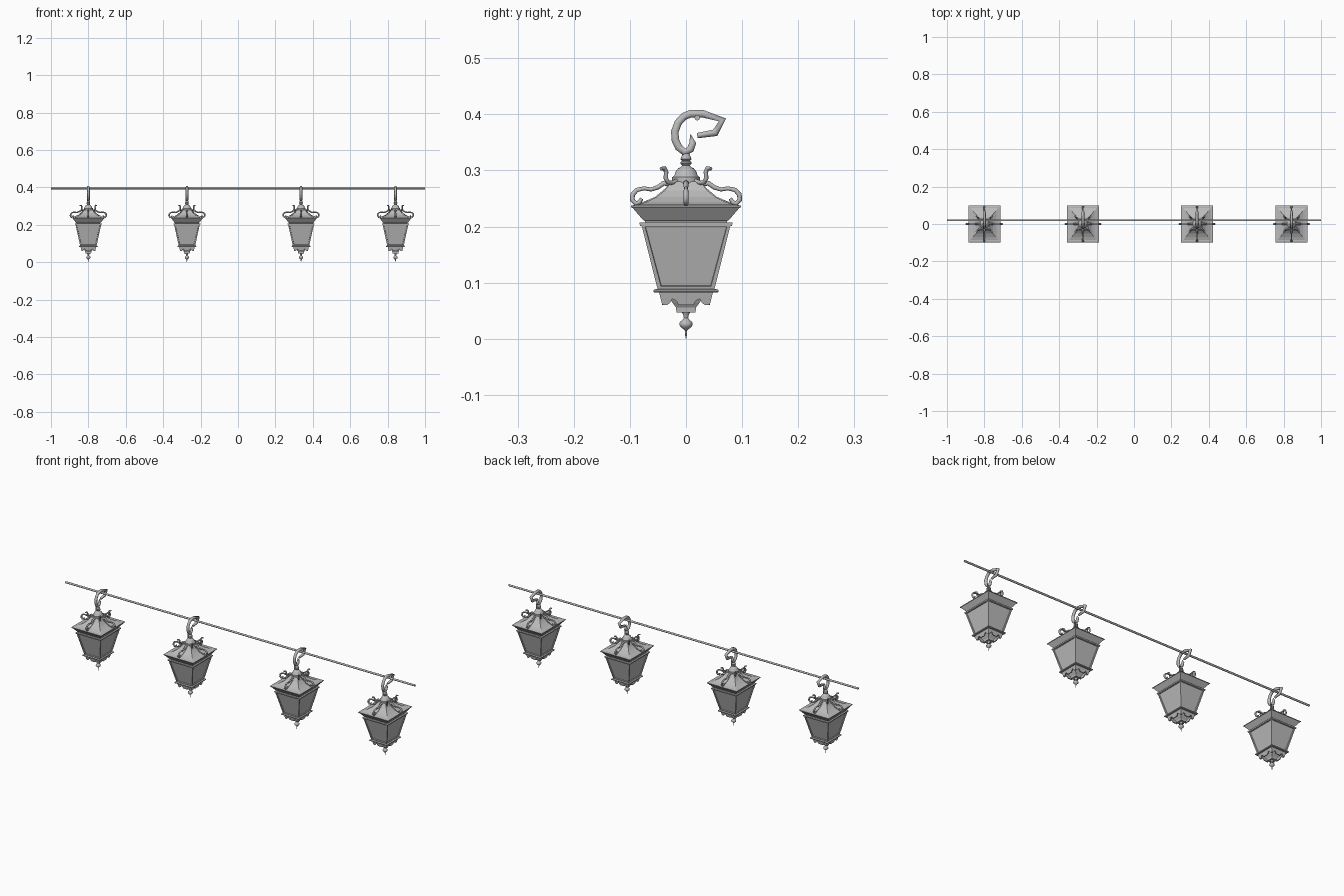
import bpy, bmesh, math
from mathutils import Matrix, Vector

cube = bpy.data.objects.get("Cube")
if cube:
    bpy.data.objects.remove(cube, do_unlink=True)

SQUASH = 0.87                      # lanterns are narrower in x than in y
CENTRES = (-0.80, -0.273, 0.337, 0.842)

grey = bpy.data.materials.new("lantern_grey")
grey.use_nodes = True
colour = (0.5, 0.5, 0.5, 1)
grey.diffuse_color = colour
grey.node_tree.nodes["Principled BSDF"].inputs["Base Color"].default_value = colour


def add_object(name, data):
    data.materials.append(grey)
    obj = bpy.data.objects.new(name, data)
    bpy.context.collection.objects.link(obj)
    return obj


def finish(name, bm, smooth=False):
    bmesh.ops.recalc_face_normals(bm, faces=bm.faces)
    for f in bm.faces:
        f.smooth = smooth
    me = bpy.data.meshes.new(name)
    bm.to_mesh(me)
    bm.free()
    if smooth:
        me.set_sharp_from_angle(angle=math.radians(40))
    return add_object(name, me)


def loft(profile, sides, squash):
    """Stack rings of (half width, height) into a closed solid."""
    bm = bmesh.new()
    grow = 1 / math.cos(math.pi / sides) if sides == 4 else 1
    rings = []
    for r, z in profile:
        ring = []
        for i in range(sides):
            a = (i + 0.5) * math.tau / sides
            ring.append(bm.verts.new((r * grow * math.cos(a) * squash, r * grow * math.sin(a), z)))
        rings.append(ring)
    for low, high in zip(rings, rings[1:]):
        for i in range(sides):
            j = (i + 1) % sides
            bm.faces.new((low[i], low[j], high[j], high[i]))
    bm.faces.new(rings[0])
    bm.faces.new(rings[-1])
    return bm


def square(name, profile):
    return finish(name, loft(profile, 4, SQUASH))


def turned(name, profile, sides=16):
    return finish(name, loft(profile, sides, 1), True)


def bars(name, paths, depth, resolution=2):
    """Round bars along paths of (x, y, z, thickness)."""
    cu = bpy.data.curves.new(name, "CURVE")
    cu.dimensions = "3D"
    cu.bevel_depth = depth
    cu.bevel_resolution = resolution
    cu.use_fill_caps = True
    for path in paths:
        sp = cu.splines.new("POLY")
        sp.points.add(len(path) - 1)
        for p, (x, y, z, r) in zip(sp.points, path):
            p.co = (x, y, z, 1)
            p.radius = r
    return add_object(name, cu)


def around(path, start):
    """Repeat a radial path of (r, z, thickness) four times round the axis."""
    turns = [start + k * math.pi / 2 for k in range(4)]
    return [[(r * math.cos(a), r * math.sin(a), z, t) for r, z, t in path] for a in turns]


parts = []

# Glazed body: tapered box with recessed panes
bm = loft([(0.05, 0.086), (0.08, 0.205)], 4, SQUASH)
bmesh.ops.recalc_face_normals(bm, faces=bm.faces)
panes = [f for f in bm.faces if abs(f.normal.z) < 0.9]
bmesh.ops.inset_individual(bm, faces=panes, thickness=0.009, depth=0)
bmesh.ops.inset_individual(bm, faces=panes, thickness=0.001, depth=-0.004)
parts.append(finish("glazed_body", bm))

# Rails, cornice and roof
parts.append(square("top_rail", [(0.082, 0.201), (0.083, 0.207), (0.073, 0.207), (0.073, 0.211)]))
parts.append(square("cornice", [(0.073, 0.210), (0.077, 0.212), (0.095, 0.233), (0.098, 0.234),
                                (0.098, 0.237), (0.090, 0.239)]))
parts.append(square("roof", [(0.092, 0.237), (0.070, 0.244), (0.052, 0.253), (0.038, 0.264),
                             (0.029, 0.276), (0.026, 0.280)]))
parts.append(square("base_plate", [(0.056, 0.082), (0.058, 0.084), (0.058, 0.087), (0.052, 0.089)]))
parts.append(square("base_drop", [(0.017, 0.047), (0.018, 0.056), (0.024, 0.064), (0.036, 0.083)]))

# Scalloped skirt below the base plate
half = [(1, 0.083), (1, 0.061), (0.8, 0.060), (0.66, 0.064), (0.55, 0.071), (0.4, 0.068), (0.3, 0.060)]
outline = half + [(-u, z) for u, z in reversed(half)]
bm = bmesh.new()
for k in range(4):
    turn = Matrix.Diagonal((SQUASH, 1, 1)) @ Matrix.Rotation(k * math.pi / 2, 3, "Z")
    verts = []
    for u, z in outline:
        w = 0.048 - (0.083 - z) * 0.25
        verts.append(bm.verts.new(turn @ Vector((w, u * w, z))))
    bm.faces.new(verts)
bmesh.ops.remove_doubles(bm, verts=bm.verts, dist=0.0001)
skirt = finish("scalloped_skirt", bm)
solid = skirt.modifiers.new("thickness", "SOLIDIFY")
solid.thickness = 0.004
parts.append(skirt)

# Turned finial below, cap and neck above
parts.append(turned("finial", [(0.001, 0), (0.002, 0.014), (0.006, 0.018), (0.011, 0.022), (0.012, 0.026),
                               (0.011, 0.030), (0.006, 0.034), (0.004, 0.037), (0.005, 0.042),
                               (0.008, 0.048)]))
parts.append(turned("cap", [(0.025, 0.275), (0.025, 0.288), (0.021, 0.291), (0.019, 0.298), (0.014, 0.304),
                            (0.009, 0.306), (0.007, 0.309), (0.010, 0.312), (0.010, 0.315),
                            (0.007, 0.317), (0.010, 0.320), (0.009, 0.323), (0.006, 0.330)]))

# Scrolls over each roof face, and upright curls on the diagonals
scroll = [(0.079, 0.250, 0.8), (0.083, 0.243, 1), (0.090, 0.241, 1.1), (0.096, 0.248, 1.1),
          (0.095, 0.257, 1.1), (0.088, 0.265, 1), (0.075, 0.268, 0.9), (0.062, 0.266, 0.9),
          (0.050, 0.270, 1), (0.040, 0.277, 1.1), (0.030, 0.277, 1.3), (0.024, 0.275, 1)]
parts.append(bars("roof_scrolls", around(scroll, 0), 0.004))
stay = [(0.026, 0.279, 1), (0.034, 0.267, 1), (0.054, 0.251, 0.8), (0.080, 0.241, 0.5)]
parts.append(bars("roof_leaves", around(stay, 0), 0.003, 1))
curl = [(0.024, 0.281, 1), (0.036, 0.278, 1), (0.046, 0.279, 1), (0.051, 0.286, 1), (0.050, 0.297, 1),
        (0.054, 0.304, 1), (0.063, 0.303, 0.8)]
parts.append(bars("upright_curls", around(curl, math.pi / 4), 0.004))

# Hook bent round the line
hook = [(0.008, 0.364, 0.1), (0.012, 0.349, 0.9), (0.008, 0.338, 1), (-0.002, 0.332, 1),
        (-0.013, 0.341, 1), (-0.019, 0.354, 1), (-0.020, 0.369, 1), (-0.014, 0.385, 1),
        (-0.004, 0.396, 1), (0.008, 0.401, 1), (0.030, 0.401, 1), (0.065, 0.390, 1),
        (0.052, 0.367, 1), (0.020, 0.362, 0.7)]
parts.append(bars("hook", [[(0, y, z, r) for y, z, r in hook]], 0.0078, 1))

# Repeat the lantern along the line
for i, x in enumerate(CENTRES):
    for part in parts:
        obj = part
        if i:
            obj = part.copy()
            obj.name = f"{part.name}_{i + 1}"
            bpy.context.collection.objects.link(obj)
        obj.location.x = x

# Line carrying the lanterns
bars("hanging_line", [[(-1, 0.02, 0.394, 1), (1, 0.02, 0.394, 1)]], 0.005)
